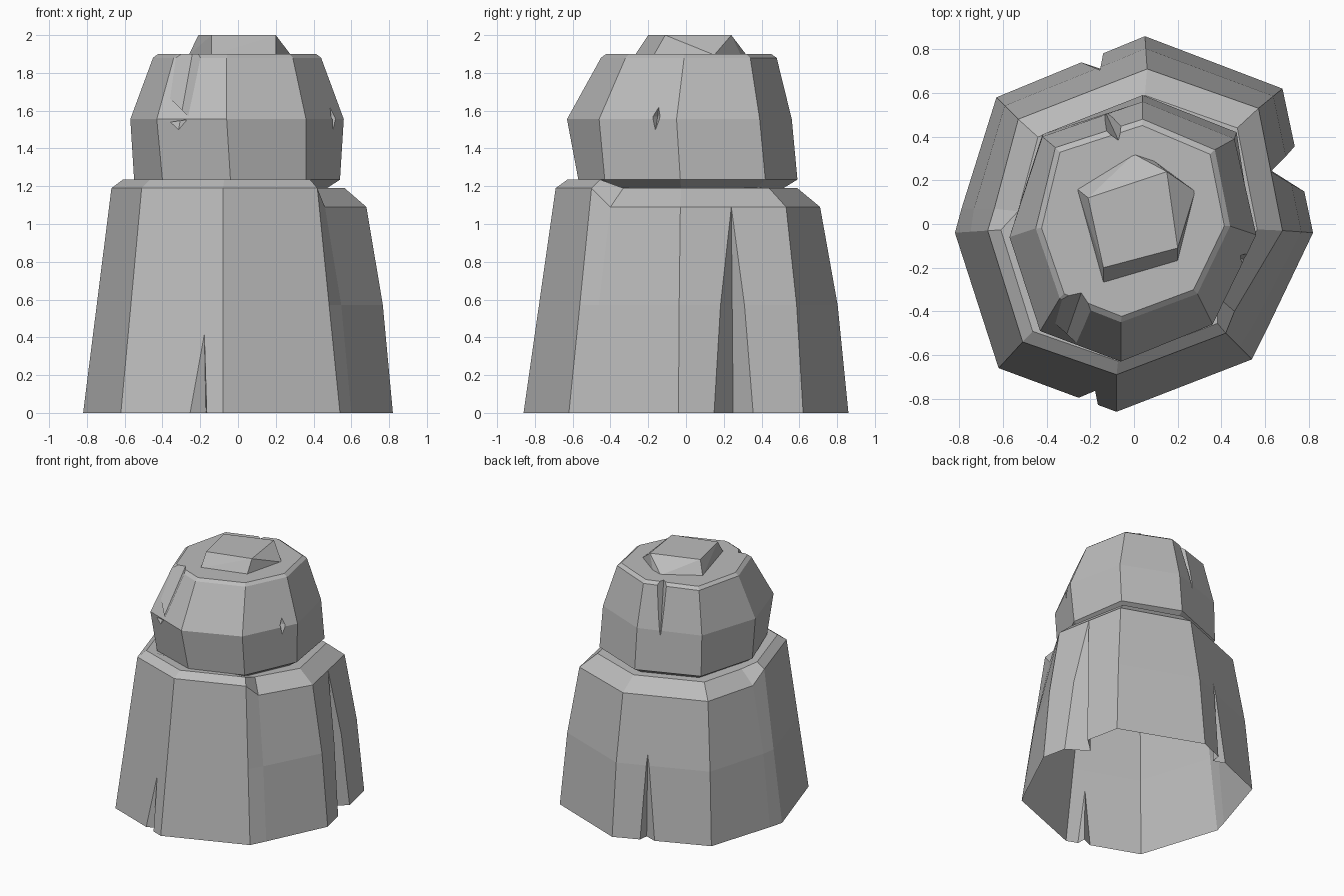
import bpy
import bmesh
from mathutils import Vector

default_cube = bpy.data.objects.get("Cube")
if default_cube:
    bpy.data.objects.remove(default_cube, do_unlink=True)

stone = bpy.data.materials.new("grey stone")
stone.use_nodes = True
grey = (0.5, 0.5, 0.5, 1)
stone.diffuse_color = grey
stone.node_tree.nodes["Principled BSDF"].inputs["Base Color"].default_value = grey


def make_object(name, bm):
    bmesh.ops.recalc_face_normals(bm, faces=bm.faces)
    mesh = bpy.data.meshes.new(name)
    bm.to_mesh(mesh)
    bm.free()
    mesh.materials.append(stone)
    obj = bpy.data.objects.new(name, mesh)
    bpy.context.collection.objects.link(obj)
    return obj


def loft(name, rings):
    """Closed solid skinned through rings that share a point count."""
    bm = bmesh.new()
    loops = [[bm.verts.new(p) for p in ring] for ring in rings]
    for low, high in zip(loops, loops[1:]):
        for i in range(len(low)):
            j = (i + 1) % len(low)
            bm.faces.new((low[i], low[j], high[j], high[i]))
    bm.faces.new(loops[0][::-1])
    bm.faces.new(loops[-1])
    return make_object(name, bm)


def at_height(outline, z, scale=1):
    return [(x * scale, y * scale, z) for x, y in outline]


def hull(name, points):
    bm = bmesh.new()
    for p in points:
        bm.verts.new(p)
    bmesh.ops.convex_hull(bm, input=bm.verts)
    return make_object(name, bm)


def gouge(target, inner, rim):
    """Cut a crack whose deepest point is inner and whose mouth is rim."""
    inner = Vector(inner)
    cutter = hull("crack_cutter", [inner] + [inner + (Vector(p) - inner) * 1.4 for p in rim])
    cutter.hide_render = True
    cut = target.modifiers.new("crack", "BOOLEAN")
    cut.operation = "DIFFERENCE"
    cut.solver = "EXACT"
    cut.object = cutter
    bpy.context.view_layer.objects.active = target
    bpy.ops.object.modifier_apply(modifier=cut.name)
    bpy.data.objects.remove(cutter, do_unlink=True)


# Lower block: tall front shoulder, broken-off lower back shoulder
foot = [(-.82, -.04), (-.62, -.66), (-.08, -.86), (.54, -.62), (.6, -.5),
        (.82, -.04), (.68, .62), (.05, .86), (-.63, .58), (-.79, .07)]
shoulder = [(-.67, -.03), (-.51, -.54), (-.08, -.69), (.42, -.5), (.46, -.4),
            (.68, -.03), (.57, .53), (.06, .71), (-.53, .48), (-.64, .07)]
FRONT = 4
waist, ledge, rim = [], [], []
for i, (a, b) in enumerate(zip(foot, shoulder)):
    front = i < FRONT
    waist.append((*Vector(a).lerp(Vector(b), .48 if front else .38), .57))
    ledge.append((*b, 1.19 if front else 1.09))
    rim.append((*(Vector(b) * (.91 if front else .83)), 1.235 if front else 1.19))
lower_block = loft("lower_block", [at_height(foot, 0), waist, ledge, rim])

gouge(lower_block, (-.17, -.76, -.01), [(-.24, -.79, -.01), (-.165, -.83, -.01), (-.18, -.765, .52)])
gouge(lower_block, (-.15, .71, -.01), [(-.24, .74, -.01), (-.14, .79, -.01), (-.155, .705, .62)])
gouge(lower_block, (.62, .25, -.01), [(.73, .35, -.01), (.77, .155, -.01), (.627, .24, 1.08)])

# Leave the lower block open underneath
bm = bmesh.new()
bm.from_mesh(lower_block.data)
base = [f for f in bm.faces if all(abs(v.co.z) < .001 for v in f.verts)]
bmesh.ops.delete(bm, geom=base, context="FACES")
bm.to_mesh(lower_block.data)
bm.free()

# Upper block: upright band, then a sloping crown
band_low = [(-.55, -.05), (-.4, -.45), (-.04, -.57), (.36, -.43),
            (.54, -.03), (.47, .42), (.04, .59), (-.42, .41)]
band_high = [(-.57, -.06), (-.43, -.49), (-.06, -.63), (.36, -.46),
             (.56, -.05), (.46, .39), (.04, .56), (-.42, .4)]
crown = [(-.45, -.02), (-.34, -.34), (-.06, -.45), (.29, -.32),
         (.44, -.01), (.37, .34), (.04, .48), (-.36, .35)]
upper_block = loft("upper_block", [
    at_height(band_low, 1.185, .86), at_height(band_low, 1.235),
    at_height(band_high, 1.555), at_height(crown, 1.88), at_height(crown, 1.9, .94)])

gouge(upper_block, (-.24, -.31, 1.91), [(-.33, -.33, 1.91), (-.18, -.4, 1.91), (-.32, -.54, 1.47)])
gouge(upper_block, (-.07, .38, 1.91), [(-.14, .43, 1.91), (-.05, .46, 1.91), (-.13, .51, 1.5)])
gouge(upper_block, (.46, -.15, 1.57),
      [(.51, -.14, 1.66), (.53, -.2, 1.57), (.54, -.13, 1.57), (.53, -.17, 1.45)])

# Small capstone
cap_foot = [(-.26, .16), (0, .32), (.09, .29), (.28, .15), (.2, -.17), (-.14, -.27)]
cap_top = [(-.21, .12), (.15, .24), (.2, -.11), (-.14, -.2)]
hull("capstone", at_height(cap_foot, 1.895) + at_height(cap_top, 2))
